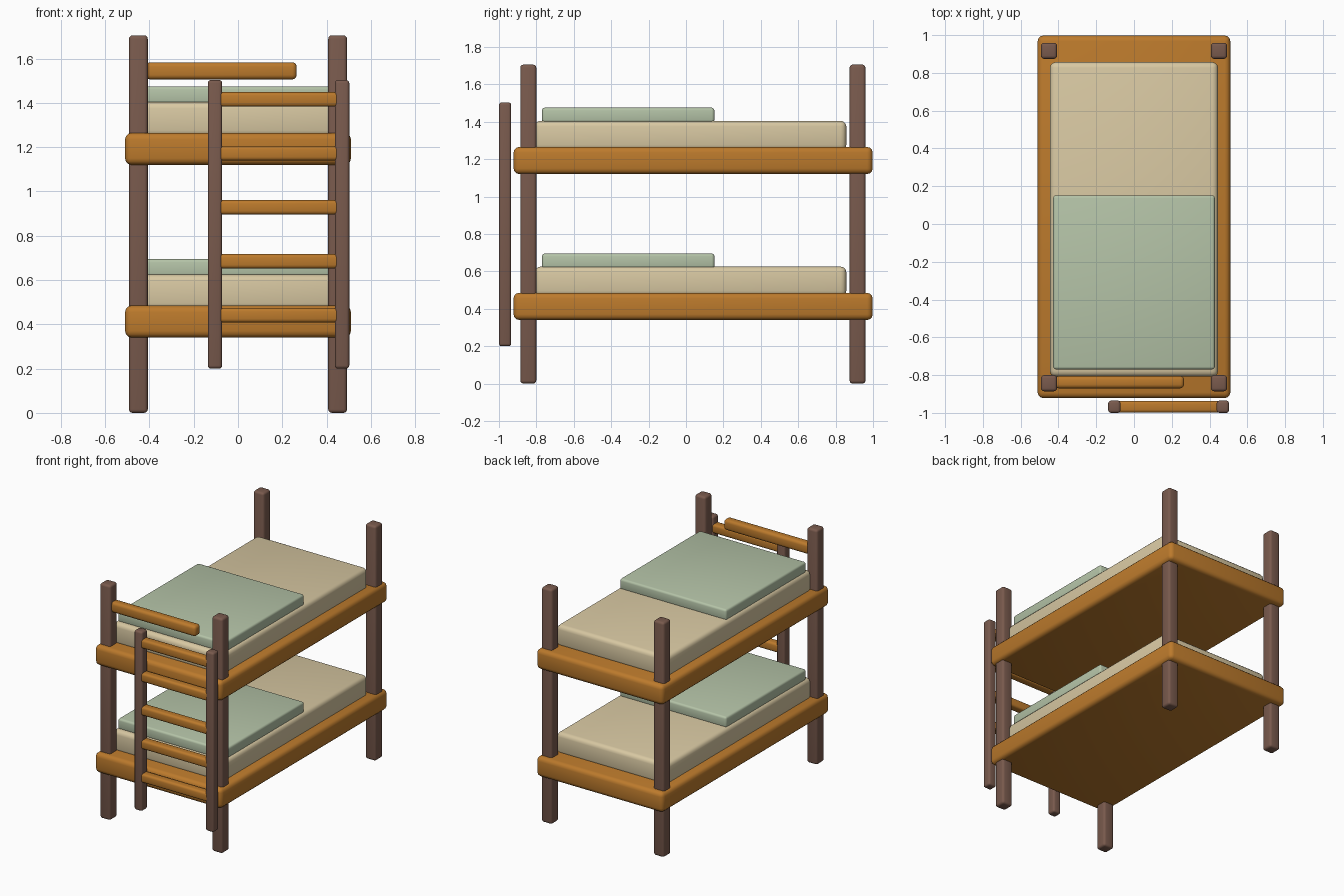
import bpy
import math

if "Cube" in bpy.data.objects:
    bpy.data.objects.remove(bpy.data.objects["Cube"])


def material(name, hex_code):
    """Flat material from an sRGB hex colour, stored as linear values."""
    rgb = [int(hex_code[i:i + 2], 16) / 255 for i in (0, 2, 4)]
    lin = [c / 12.92 if c <= 0.04045 else ((c + 0.055) / 1.055) ** 2.4 for c in rgb]
    mat = bpy.data.materials.new(name)
    mat.diffuse_color = (*lin, 1.0)
    mat.use_nodes = True
    mat.node_tree.nodes["Principled BSDF"].inputs["Base Color"].default_value = mat.diffuse_color
    return mat


ORANGE_WOOD = material("orange wood", "BC7A2C")
DARK_WOOD = material("dark wood", "795A4D")
CREAM = material("cream fabric", "D8C8A2")
GREEN = material("pale green fabric", "B4C3A7")


def box(name, x, y, z, mat, bevel, segments=3):
    """Rounded box given its (min, max) extents on each axis."""
    centre = [(a + b) / 2 for a, b in (x, y, z)]
    bpy.ops.mesh.primitive_cube_add(size=1, location=centre)
    ob = bpy.context.object
    ob.name = name
    ob.scale = [b - a for a, b in (x, y, z)]
    bpy.ops.object.transform_apply(location=False, rotation=False, scale=True)
    mod = ob.modifiers.new("rounded edges", "BEVEL")
    mod.width = bevel
    mod.segments = segments
    bpy.ops.object.modifier_apply(modifier=mod.name)
    bpy.ops.object.shade_smooth_by_angle(angle=math.radians(35))
    ob.data.materials.append(mat)
    return ob


# Four corner posts
for side, px in (("left", -0.45), ("right", 0.45)):
    for end, py in (("front", -0.843), ("back", 0.917)):
        box(f"{end}_{side}_post", (px - 0.0425, px + 0.0425),
            (py - 0.0425, py + 0.0425), (0, 1.705), DARK_WOOD, 0.016)

# Two bunks: solid frame, mattress and folded blanket
for level, base in (("lower", 0.34), ("upper", 1.12)):
    box(f"{level}_bed_frame", (-0.51, 0.51), (-0.922, 0.998),
        (base, base + 0.145), ORANGE_WOOD, 0.03)
    box(f"{level}_mattress", (-0.445, 0.445), (-0.808, 0.857),
        (base + 0.125, base + 0.285), CREAM, 0.03)
    box(f"{level}_blanket", (-0.428, 0.428), (-0.77, 0.152),
        (base + 0.275, base + 0.355), GREEN, 0.015)

# Short guard rail fixed to the front left post
box("guard_rail", (-0.418, 0.265), (-0.87, -0.805), (1.506, 1.583), ORANGE_WOOD, 0.02)

# Ladder: two uprights and five rungs
for side, lx in (("left", -0.104), ("right", 0.47)):
    box(f"ladder_{side}_upright", (lx - 0.0325, lx + 0.0325),
        (-1.0, -0.935), (0.2, 1.503), DARK_WOOD, 0.014)
for i in range(5):
    z = 0.441 + i * 0.2437
    box(f"ladder_rung_{i + 1}", (-0.088, 0.456), (-0.999, -0.936),
        (z - 0.0325, z + 0.0325), ORANGE_WOOD, 0.016)
